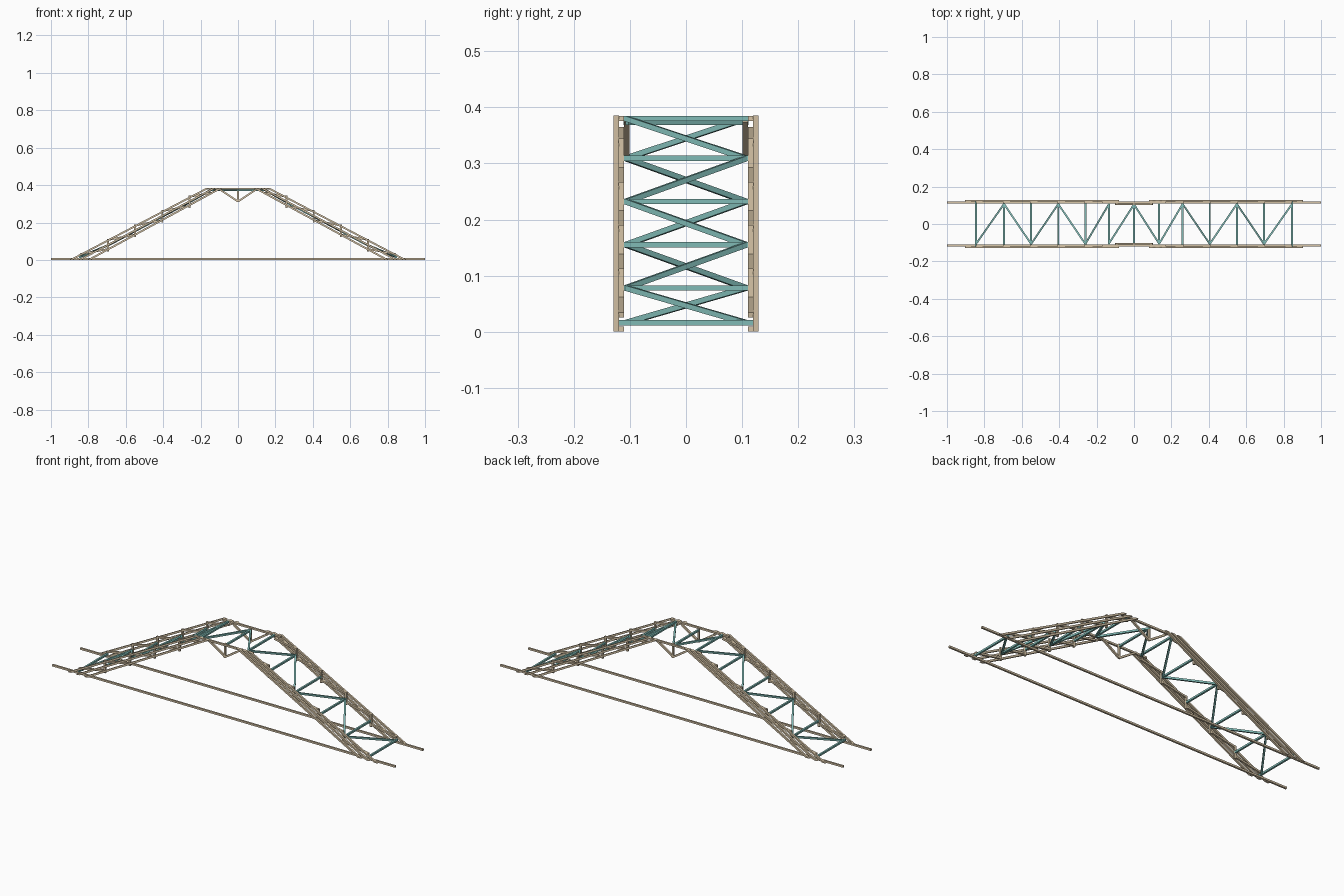
import bpy, bmesh
from mathutils import Vector, Matrix

if "Cube" in bpy.data.objects:
    bpy.data.objects.remove(bpy.data.objects["Cube"])

def mat(name, c):
    m = bpy.data.materials.new(name)
    m.diffuse_color = (*c, 1)
    m.use_nodes = True
    m.node_tree.nodes["Principled BSDF"].inputs["Base Color"].default_value = m.diffuse_color
    return m

TAN = mat("wood_tan", (0.68, 0.56, 0.39))
TEAL = mat("brace_teal", (0.22, 0.50, 0.47))
W = 0.0095

def finish(name, bm, m):
    bmesh.ops.recalc_face_normals(bm, faces=bm.faces)
    me = bpy.data.meshes.new(name)
    bm.to_mesh(me)
    bm.free()
    me.materials.append(m)
    ob = bpy.data.objects.new(name, me)
    bpy.context.collection.objects.link(ob)

def bar(name, a, b, m, w=W):
    """Square bar between two points."""
    a, b = Vector(a), Vector(b)
    d = (b - a).normalized()
    up = Vector((0, 0, 1)) if abs(d.z) < 0.95 else Vector((0, 1, 0))
    s = d.cross(up).normalized()
    t = s.cross(d)
    rot = Matrix((s, t, d)).transposed().to_4x4()
    bm = bmesh.new()
    bmesh.ops.create_cube(bm, size=1, matrix=Matrix.Translation((a + b) / 2) @ rot
                          @ Matrix.Diagonal((w, w, (b - a).length, 1)))
    finish(name, bm, m)

def chord(name, x0, x1, y, sx):
    """Sloped chord with level-cut ends."""
    h = W / 0.47 / 2
    bm = bmesh.new()
    bmesh.ops.create_cube(bm, size=1)
    for v in bm.verts:
        top = v.co.z > 0
        x = (x1 if top else x0) + (h if v.co.x > 0 else -h)
        v.co = (sx * x, y + v.co.y * W, 0.385 if top else 0)
    finish(name, bm, TAN)

# Leg node stations: x, z of the mid line
nodes = [(0.845, 0.016), (0.695, 0.078), (0.55, 0.155),
         (0.405, 0.232), (0.26, 0.309), (0.134, 0.380)]
H = 0.032

for sy in (-1, 1):
    side = "front" if sy < 0 else "back"
    yo, yi, yb = sy * 0.1245, sy * 0.1155, sy * 0.1055
    # Ground rail and crown rail
    bar(f"bottom_rail_{side}", (-1, yi, 0.005), (1, yi, 0.005), TAN)
    bar(f"top_rail_{side}", (-0.17, yi, 0.380), (0.17, yi, 0.380), TAN)
    # Hanging V brace under the crown
    bar(f"crown_post_{side}", (0, yb, 0.309), (0, yb, 0.384), TAN)
    for sx in (-1, 1):
        end = f"{side}_{'left' if sx < 0 else 'right'}"
        bar(f"crown_brace_{end}", (sx * 0.10, yb, 0.378), (0, yb, 0.312), TAN)
        # Three parallel leg chords
        chord(f"outer_chord_{end}", 0.894, 0.160, yo, sx)
        chord(f"middle_chord_{end}", 0.846, 0.125, yo, sx)
        chord(f"inner_chord_{end}", 0.798, 0.090, yo, sx)
        # Posts and shallow web bars between the chords
        for i, (x, z) in enumerate(nodes):
            if 0 < i < 5:
                bar(f"web_post_{end}_{i}", (sx * x, yi, z - H), (sx * x, yi, z + H + 0.003), TAN)
            if i < 5:
                nx, nz = nodes[i + 1]
                lo = z + H - 0.003 if i else 0.03
                hi = nz - H + 0.012
                bar(f"web_bar_{end}_{i}", (sx * x, yi, lo), (sx * nx, yi, hi), TAN)

# Teal cross members and zigzag bracing, rotated half a turn for the other leg
for sx in (-1, 1):
    end = "left" if sx < 0 else "right"
    for i, (x, z) in enumerate(nodes):
        r = 0.12 if i == 0 else 0.111
        bar(f"cross_member_{end}_{i}", (sx * x, -r, z), (sx * x, r, z), TEAL)
        if i < 5:
            nx, nz = nodes[i + 1]
            y = sx * (0.107 if i % 2 == 0 else -0.107)
            bar(f"zigzag_{end}_{i}", (sx * x, y, z), (sx * nx, -y, nz), TEAL)
    bar(f"crown_zigzag_{end}", (sx * 0.134, -0.105, 0.373), (0, 0.105, 0.373), TEAL)
bar("crown_cross_member", (0, -0.111, 0.373), (0, 0.111, 0.373), TEAL)
